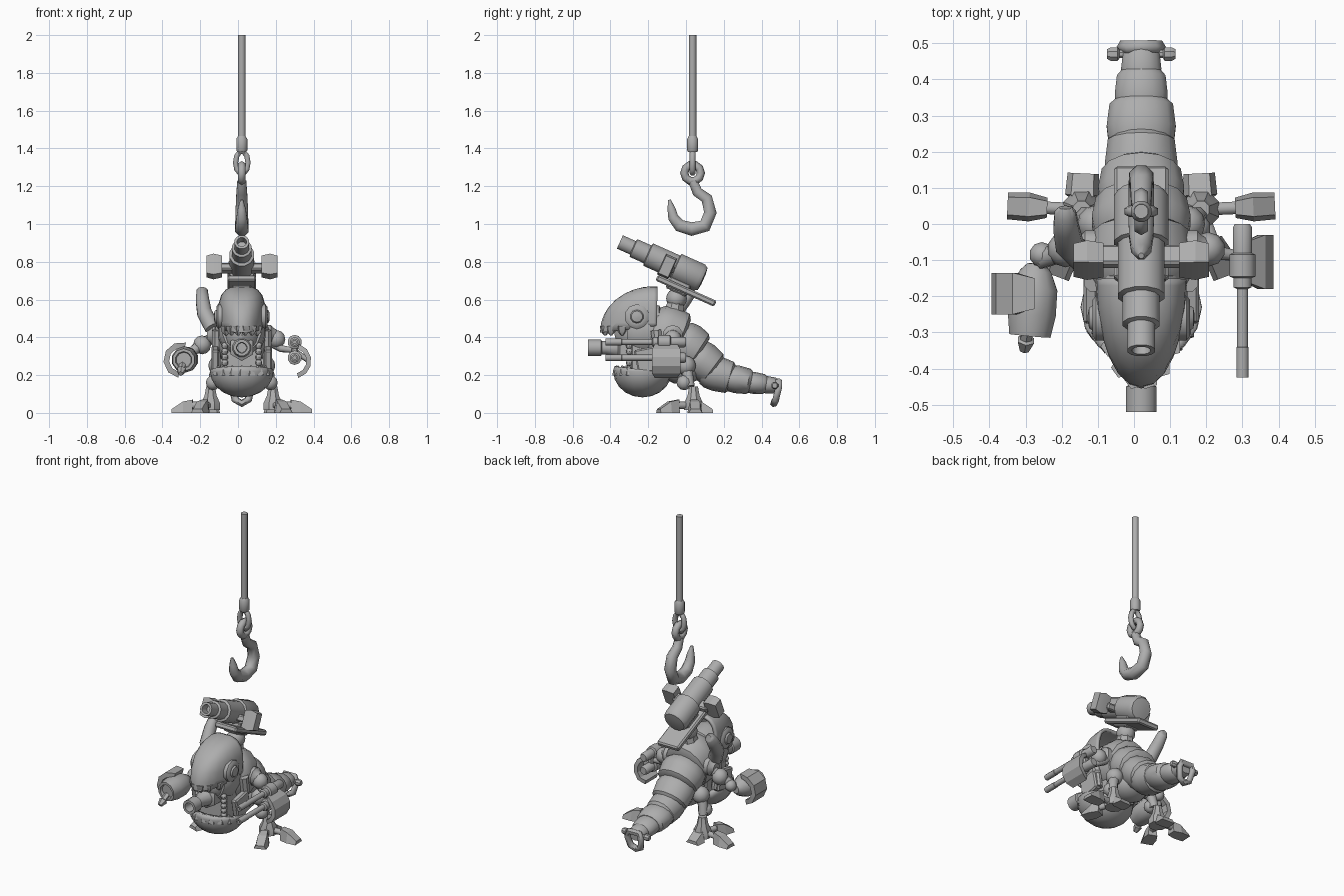
import bpy, bmesh, math
from mathutils import Vector, Matrix

if "Cube" in bpy.data.objects:
    bpy.data.objects.remove(bpy.data.objects["Cube"])

CX = 0.02          # plane of symmetry
V = Vector
grey = bpy.data.materials.new("steel grey")
grey.diffuse_color = (0.42, 0.42, 0.42, 1)
grey.use_nodes = True
grey.node_tree.nodes["Principled BSDF"].inputs["Base Color"].default_value = grey.diffuse_color


def finish(name, bm, solid=0, angle=38):
    bmesh.ops.recalc_face_normals(bm, faces=bm.faces)
    me = bpy.data.meshes.new(name)
    bm.to_mesh(me)
    bm.free()
    me.materials.append(grey)
    ob = bpy.data.objects.new(name, me)
    bpy.context.collection.objects.link(ob)
    bpy.ops.object.select_all(action='DESELECT')
    ob.select_set(True)
    bpy.context.view_layer.objects.active = ob
    bpy.ops.object.shade_smooth_by_angle(angle=math.radians(angle))
    if solid:
        m = ob.modifiers.new("thickness", 'SOLIDIFY')
        m.thickness = solid
        m.offset = -1
    return ob


def loft(name, rings, closed=False, angle=38):
    bm = bmesh.new()
    vs = [[bm.verts.new(p) for p in r] for r in rings]
    n = len(vs[0])
    for i in range(len(vs) - (0 if closed else 1)):
        a, b = vs[i], vs[(i + 1) % len(vs)]
        for k in range(n):
            bm.faces.new((a[k], a[(k + 1) % n], b[(k + 1) % n], b[k]))
    if not closed:
        bm.faces.new(vs[0])
        bm.faces.new(vs[-1])
    return finish(name, bm, angle=angle)


def frame(d):
    d = V(d).normalized()
    u = V((1, 0, 0)) if abs(d.x) < 0.8 else V((0, 1, 0))
    u = (u - d * u.dot(d)).normalized()
    return d, u, d.cross(u)


def ring(c, u, v, ru, rv, n):
    return [V(c) + u * ru * math.cos(2 * math.pi * (k + .5) / n) + v * rv * math.sin(2 * math.pi * (k + .5) / n)
            for k in range(n)]


def lathe(name, a, b, prof, n=12, sx=1, sz=1):
    """prof: (distance from a towards b, radius); may fold back inside for a bore."""
    d, u, v = frame(V(b) - V(a))
    return loft(name, [ring(V(a) + d * t, u, v, r * sx, r * sz, n) for t, r in prof])


def tube(name, pts, radii, n=8, closed=False):
    pts = [V(p) for p in pts]
    m = len(pts)
    rings, u = [], None
    for i in range(m):
        lo, hi = (i - 1, (i + 1) % m) if closed else (max(i - 1, 0), min(i + 1, m - 1))
        d = (pts[hi] - pts[lo]).normalized()
        if u is None:
            u = frame(d)[1]
        u = (u - d * u.dot(d)).normalized()
        r = radii[i] if isinstance(radii, (list, tuple)) else radii
        rings.append(ring(pts[i], u, d.cross(u), r, r, n))
    return loft(name, rings, closed, 62)


def ball(name, c, r, n=12, keep=None, solid=0, square=2, flare=0):
    """square > 2 gives a boxier cross-section in x and z; flare widens it upwards."""
    r = V((r, r, r)) if isinstance(r, (int, float)) else V(r)
    bm = bmesh.new()
    bmesh.ops.create_uvsphere(bm, u_segments=n, v_segments=max(6, n * 2 // 3), radius=1)
    for v in bm.verts:
        h = math.hypot(v.co.x, v.co.z)
        f = h / max((abs(v.co.x) ** square + abs(v.co.z) ** square) ** (1 / square), 1e-6) if h > 1e-5 else 1
        w = f * (1 + flare * (v.co.z * f - .5))
        v.co = V((v.co.x * r.x * w, v.co.y * r.y, v.co.z * r.z * f)) + V(c)
    if keep:
        for co, no in keep:
            bmesh.ops.bisect_plane(bm, geom=bm.verts[:] + bm.edges[:] + bm.faces[:],
                                   plane_co=co, plane_no=no, clear_outer=True)
    return finish(name, bm, solid)


def box(name, c, size, rot=(0, 0, 0), bevel=.008):
    bm = bmesh.new()
    bmesh.ops.create_cube(bm, size=1)
    bmesh.ops.scale(bm, vec=size, verts=bm.verts)
    bmesh.ops.bevel(bm, geom=bm.edges[:], offset=bevel, segments=1, affect='EDGES')
    R = Matrix.Rotation(rot[2], 4, 'Z') @ Matrix.Rotation(rot[1], 4, 'Y') @ Matrix.Rotation(rot[0], 4, 'X')
    bmesh.ops.transform(bm, matrix=Matrix.Translation(c) @ R, verts=bm.verts)
    return finish(name, bm, angle=20)


def wedge(name, secs):
    """secs: (centre on the floor, width, height), for claw toes."""
    d = (V(secs[-1][0]) - V(secs[0][0])).normalized()
    s = V((d.y, -d.x, 0))
    return loft(name, [[V(c) + s * w / 2, V(c) + s * w * .33 + V((0, 0, h)),
                        V(c) - s * w * .33 + V((0, 0, h)), V(c) - s * w / 2] for c, w, h in secs], angle=15)


def shield(name, cx, cz, r, y0, y1, a0, a1, t=.02, n=5):
    rings = []
    for i in range(n + 1):
        a = math.radians(a0 + (a1 - a0) * i / n)
        c, s = math.cos(a), math.sin(a)
        e = .015 if i in (0, n) else 0       # rounded corners
        rings.append([(cx + q * c, y, cz + q * s)
                      for q, y in ((r, y0 + e), (r, y1 - e), (r - t, y1 - e), (r - t, y0 + e))])
    loft(name, rings, angle=25)


# cable, sleeve, link and hook
HY = .035
lathe("cable", (CX, HY, 1.44), (CX, HY, 2), [(0, .02), (.56, .02)], 12)
lathe("cable_sleeve", (CX, HY, 1.38), (CX, HY, 2), [(0, .024), (.01, .03), (.07, .03), (.085, .021)], 12)
ang = [2 * math.pi * i / 10 for i in range(10)]
tube("chain_link", [(CX + .033 * math.cos(a), HY, 1.325 + .06 * math.sin(a)) for a in ang], .016, 6, True)
tube("hook_eye", [(CX, HY + .044 * math.cos(a), 1.27 + .044 * math.sin(a)) for a in ang], .022, 6, True)
hook = [(.037, 1.225, .026), (.06, 1.17, .03), (.11, 1.135, .033), (.129, 1.06, .036), (.1, .99, .038),
        (.03, .973, .039), (-.035, .992, .036), (-.068, 1.035, .03), (-.077, 1.08, .023), (-.088, 1.128, .008)]
tube("hook", [(CX, y, z) for y, z, r in hook], [r for y, z, r in hook], 8)

# overlapping armour segments from shoulders to tail tip: y, z, y, z, half width, half height
segs = [(-.30, .44, -.15, .43, .13, .15), (-.17, .43, -.03, .38, .15, .165), (-.04, .385, .06, .32, .14, .125),
        (.04, .31, .14, .235, .122, .105), (.10, .225, .23, .188, .103, .093), (.21, .188, .33, .167, .098, .074),
        (.31, .165, .41, .152, .075, .058), (.39, .152, .47, .145, .057, .046)]
for i, (y0, z0, y1, z1, rx, rz) in enumerate(segs):
    L = math.hypot(y1 - y0, z1 - z0)
    lathe(f"back_segment_{i}", (CX, y0, z0), (CX, y1, z1),
          [(-.01, .8), (L * .15, .95), (L * .5, 1), (L, .92), (L + .015, .75)], 14, rx, rz)
ball("pelvis", (CX, -.02, .24), (.12, .12, .09))

# tail shackle
lathe("tail_pin", (CX - .095, .47, .145), (CX + .1, .47, .145),
      [(0, .014), (.01, .02), (.03, .02), (.035, .012), (.155, .012), (.16, .02), (.18, .02), (.19, .014)], 8)
tube("tail_shackle", [(CX + x, y, z) for x, y, z in (
    (-.035, .49, .165), (-.048, .49, .13), (-.035, .475, .07), (0, .465, .05),
    (.035, .475, .07), (.048, .49, .13), (.035, .49, .165))], .02, 6, True)

# head: broad visor shell with jagged rim, skull
ball("visor", (CX, -.17, .43), (.13, .285, .24), 24,
     [((0, -.17, 0), (0, 1, -.03)), ((0, -.45, .425), (0, .12, -1))], .018, 3.2, .14)
ball("skull", (CX, -.21, .42), (.115, .17, .13))
for k in range(6):
    a = math.radians(-140 + 20 * k)
    p = V((CX + .108 * math.cos(a), -.17 + .262 * math.sin(a), .46))
    lathe("visor_tooth", p, p - V((0, 0, 1)), [(0, .03), (.03, .024), (.05, .006)], 5)

# lower jaw with teeth
ball("jaw", (CX, -.23, .22), (.168, .155, .138), 16, [((0, -.2, .225), (0, .12, 1))], .03)
for k in range(7):
    a = math.radians(-150 + 20 * k)
    p = V((CX + .145 * math.cos(a), -.23 + .135 * math.sin(a), .2))
    lathe("jaw_tooth", p, p + V((0, -.1, 1)), [(0, .026), (.025, .02), (.05, .005)], 5)
box("mouth_core", (CX, -.19, .29), (.2, .2, .2))

# mouth cannon
lathe("mouth_cannon", (CX, -.22, .345), (CX, -1, .345),
      [(0, .062), (.12, .062), (.14, .05), (.2, .036), (.225, .036), (.23, .044), (.3, .044),
       (.3, .028), (.24, .025)], 12)
lathe("cannon_hub", (CX, -.29, .345), (CX, -1, .345), [(0, .07), (.06, .07), (.07, .055)], 6)

# top gun on its tilted axis
M, B = V((CX, -.35, .905)), V((CX, .075, .715))
lathe("top_gun", M, B, [(.05, .024), (0, .026), (0, .04), (.075, .04), (.08, .053), (.16, .053), (.165, .067),
                        (.32, .067), (.325, .078), (.46, .078), (.48, .066), (.485, .03)], 12)
tilt = -math.atan2(.19, .425)
box("gun_plate", (CX, 0, .647), (.15, .34, .034), (tilt, 0, 0))
box("gun_mount", (CX, -.04, .67), (.1, .12, .07), (tilt, 0, 0))
box("gun_crossbar", (CX, -.09, .765), (.24, .06, .04), (tilt, 0, 0))
ball("neck_ball", (CX, -.05, .605), .055)
lathe("neck_post", (CX, -.07, .5), (CX, -.04, .66), [(0, .07), (.06, .05), (.16, .04)], 8)

for s in (-1, 1):
    X = lambda x: CX + s * x
    side = "left_" if s < 0 else "right_"
    # gun side pods, leaning with the gun
    lean = Matrix.Rotation(tilt, 3, 'X')
    loft(side + "gun_pod", [[V((X(x), -.1, .775)) + lean @ V((0, p * w, q * h))
                             for p, q in ((-1, -1), (1, -1), (1, 1), (-1, 1))]
                            for x, w, h in ((.105, .03, .05), (.15, .033, .06), (.188, .028, .05))], angle=20)
    # eyes and cheek joints
    lathe(side + "eye", (X(.08), -.26, .51), (X(.5), -.26, .51),
          [(0, .066), (.045, .066), (.055, .052), (.055, .036), (.064, .03), (.068, .01)], 10)
    lathe(side + "cheek_joint", (X(.1), -.07, .41), (X(.5), -.07, .41),
          [(0, .055), (.055, .055), (.065, .042), (.085, .03)], 10)
    lathe(side + "cheek_piston", (X(.13), -.13, .24), (X(.13), -.16, .44), [(0, .02), (.09, .02), (.1, .03), (.2, .03)], 8)
    box(side + "cheek_plate", (X(.14), -.2, .28), (.04, .13, .13), (.2, 0, 0))
    # bead columns in the mouth
    for k in range(5):
        ball(side + "bead", (X(.09), -.3, .235 + .03 * k), .018, 8)
    # legs
    ball(side + "hip", (X(.125), .0, .25), .052)
    tube(side + "thigh", [(X(.12), .0, .25), (X(.145), .01, .2), (X(.155), .02, .14)], [.035, .03, .028])
    ball(side + "ankle", (X(.152), -.01, .16), .04, 10)
    F = V((X(.165), .04, 0))
    lathe(side + "foot_hub", F, F + V((0, 0, 1)), [(.015, .055), (.05, .055), (.09, .035), (.14, .025)], 8)
    for name, dx, dy, w in (("front", .07, -.185, .08), ("outer", .205, .01, .08), ("rear", -.005, .1, .095)):
        d = V((s * dx, dy, 0))
        k = d.length
        d.normalize()
        wedge(f"{side}{name}_toe", [(F + d * (k - .11 if k > .13 else .03), w * .7, .07),
                                    (F + d * (k - .06), w, .06), (F + d * k, w * .92, .02)])
        tube(f"{side}{name}_toe_link", [F + V((0, 0, .04)), F + d * (k - .06) + V((0, 0, .04))], .02, 6)

# exhaust horn on the left shoulder
tube("exhaust_horn", [(-.19, .045, .648), (-.19, .03, .645), (-.188, -.01, .595), (-.178, -.06, .53), (-.135, -.1, .45)],
     [.02, .031, .037, .041, .042], 10)

# left arm with claw cannon
ball("left_shoulder", (-.19, -.07, .36), .05, 10)
tube("left_upper_arm", [(-.15, -.06, .39), (-.21, -.08, .35), (-.26, -.1, .31)], [.03, .03, .026])
ball("left_elbow", (-.255, -.085, .315), .035, 10)
lathe("left_cannon", (-.272, -.13, .285), (-.29, -.33, .28),
      [(-.02, .025), (0, .045), (.05, .068), (.12, .07), (.18, .06), (.18, .045), (.165, .04)], 10)
lathe("left_nozzle", (-.29, -.26, .27), (-.305, -.36, .2), [(0, .02), (.07, .018), (.075, .026), (.11, .014)], 6)
shield("left_shield", -.3, .28, .095, -.25, -.135, 75, 260, .03)

# right arm with twin guns and shield
ball("right_shoulder", (.205, -.07, .39), .048, 10)
tube("right_arm", [(.17, -.06, .38), (.23, -.08, .34), (.3, -.09, .33)], [.03, .02, .014])
box("gun_bracket", (.3, -.1, .333), (.035, .07, .1))
for z in (.375, .292):
    lathe("arm_gun", (.3, 0, z), (.3, -1, z),
          [(0, .022), (.01, .028), (.08, .028), (.085, .038), (.145, .038), (.15, .026), (.175, .026), (.18, .016),
           (.34, .016), (.342, .018), (.425, .018), (.425, .009), (.4, .009)], 10)
shield("right_shield", .295, .275, .093, -.18, -.03, -75, 72, .025)
tube("shield_arm", [(.3, -.1, .33), (.34, -.1, .3), (.37, -.1, .28)], .014, 6)
